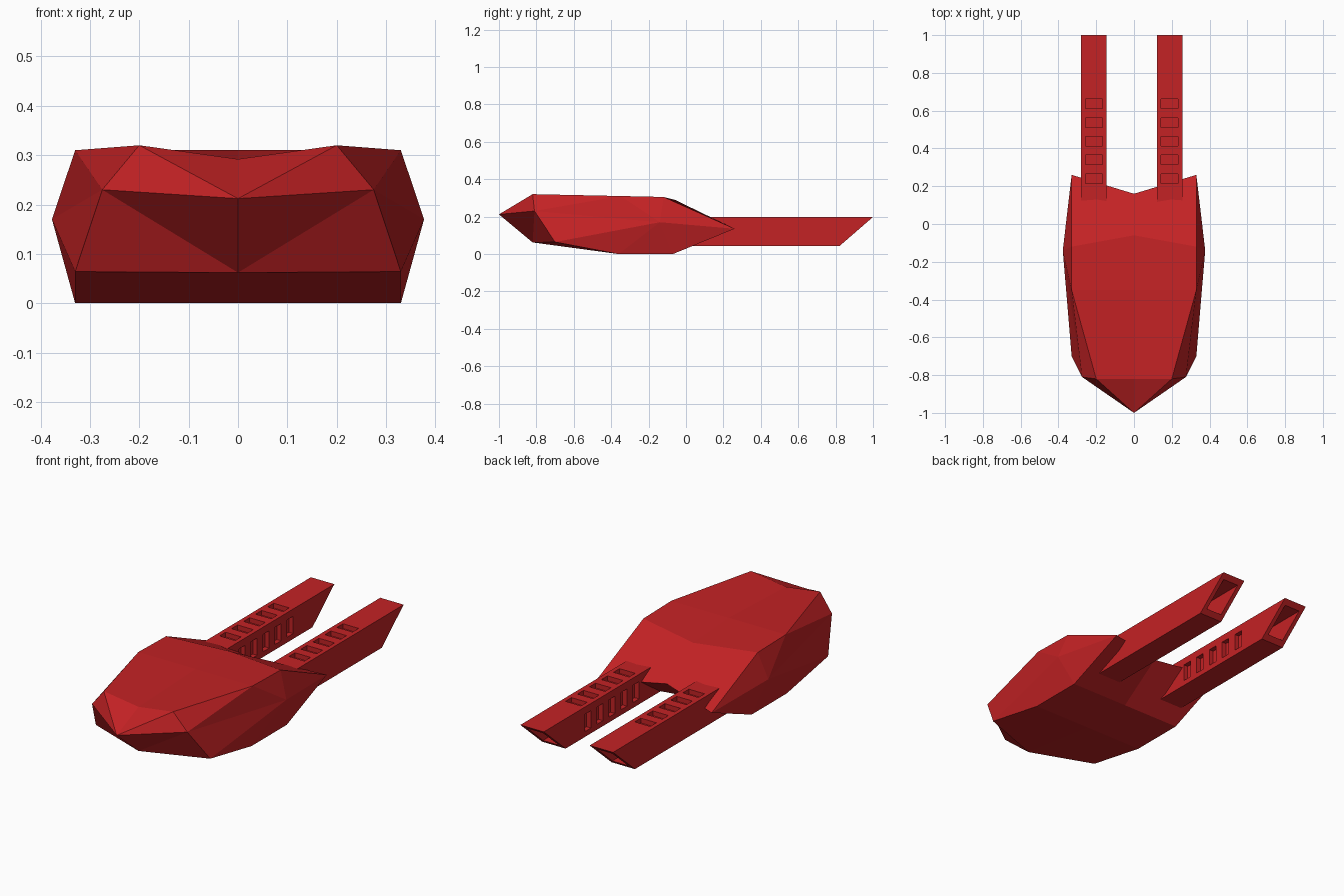
import bpy, bmesh
from mathutils import Matrix, Vector

if "Cube" in bpy.data.objects:
    bpy.data.objects.remove(bpy.data.objects["Cube"])

red = bpy.data.materials.new("red")
red.diffuse_color = (0.55, 0.016, 0.018, 1)
red.use_nodes = True
red.node_tree.nodes["Principled BSDF"].inputs["Base Color"].default_value = red.diffuse_color


def make_object(name, bm):
    bmesh.ops.recalc_face_normals(bm, faces=bm.faces)
    me = bpy.data.meshes.new(name)
    bm.to_mesh(me)
    bm.free()
    ob = bpy.data.objects.new(name, me)
    bpy.context.collection.objects.link(ob)
    me.materials.append(red)
    return ob


def add_box(bm, center, size):
    m = Matrix.Translation(center) @ Matrix.Diagonal(Vector(size)).to_4x4()
    bmesh.ops.create_cube(bm, size=1, matrix=m)


def add_prism(bm, x0, x1, profile):
    """Extrude a (y, z) profile from x0 to x1."""
    a = [bm.verts.new((x0, y, z)) for y, z in profile]
    b = [bm.verts.new((x1, y, z)) for y, z in profile]
    bm.faces.new(a)
    bm.faces.new(b[::-1])
    n = len(a)
    for i in range(n):
        bm.faces.new((a[i], b[i], b[(i + 1) % n], a[(i + 1) % n]))


# Faceted hull: right half, mirrored and welded on the centre line
points = {
    "nose": (0, -1, .212), "brow_c": (0, -.82, .292), "brow": (.2, -.82, .32),
    "cheek": (.275, -.81, .23), "chin_c": (0, -.82, .062), "chin": (.33, -.7, .064),
    "deck_c": (0, -.35, .31), "deck": (.33, -.35, .31),
    "ridge_c": (0, -.06, .29), "ridge": (.33, -.12, .305), "flank": (.377, -.14, .17),
    "keel_c": (0, -.36, 0), "keel": (.33, -.36, 0),
    "heel_c": (0, -.07, 0), "heel": (.33, -.07, 0),
    "tail": (.33, .26, .135), "notch": (0, .16, .16),
}
facets = [
    "nose brow brow_c", "nose cheek brow", "nose chin_c cheek", "cheek chin_c chin",
    "brow_c brow deck deck_c", "deck_c deck ridge ridge_c", "ridge_c ridge tail notch",
    "brow cheek deck", "cheek flank deck", "deck flank ridge", "ridge flank tail",
    "cheek chin flank", "chin keel flank", "keel heel flank", "heel tail flank",
    "chin_c keel_c keel chin", "keel_c heel_c heel keel", "heel_c notch tail heel",
]
bm = bmesh.new()
for side in (1, -1):
    v = {k: bm.verts.new((side * x, y, z)) for k, (x, y, z) in points.items()}
    for f in facets:
        bm.faces.new([v[k] for k in f.split()])
bmesh.ops.remove_doubles(bm, verts=bm.verts, dist=1e-4)
make_object("hull", bm)

# Two rear prongs with slanted open ends, slots on top and on the inner side
W, Z0, Z1 = .135, .042, .198
for name, cx, inner in (("left_prong", -.212, 1), ("right_prong", .188, -1)):
    bm = bmesh.new()
    add_prism(bm, cx - W / 2, cx + W / 2, [(-.05, Z0), (.82, Z0), (1, Z1), (-.05, Z1)])
    prong = make_object(name, bm)

    # Cutter: slot pockets plus the recess in the slanted end
    bm = bmesh.new()
    for i in range(5):
        y = .24 + i * .099
        add_box(bm, (cx, y, Z1), (.09, .05, .05))
        add_box(bm, (cx + inner * W / 2, y, .115), (.05, .05, .09))
    t = .022
    slope = (1 - .82) / (Z1 - Z0)
    y_low, y_high = .82 + t * slope, 1 - t * slope
    add_prism(bm, cx - W / 2 + t, cx + W / 2 - t,
              [(.74, Z0 + t), (y_low + .1, Z0 + t), (y_high + .1, Z1 - t), (.74, Z1 - t)])
    cutter = make_object(name + "_cutter", bm)
    cutter.hide_render = True

    mod = prong.modifiers.new("slots", "BOOLEAN")
    mod.operation = "DIFFERENCE"
    mod.solver = "EXACT"
    mod.object = cutter
    bpy.context.view_layer.objects.active = prong
    bpy.ops.object.modifier_apply(modifier=mod.name)
    bpy.data.objects.remove(cutter)
